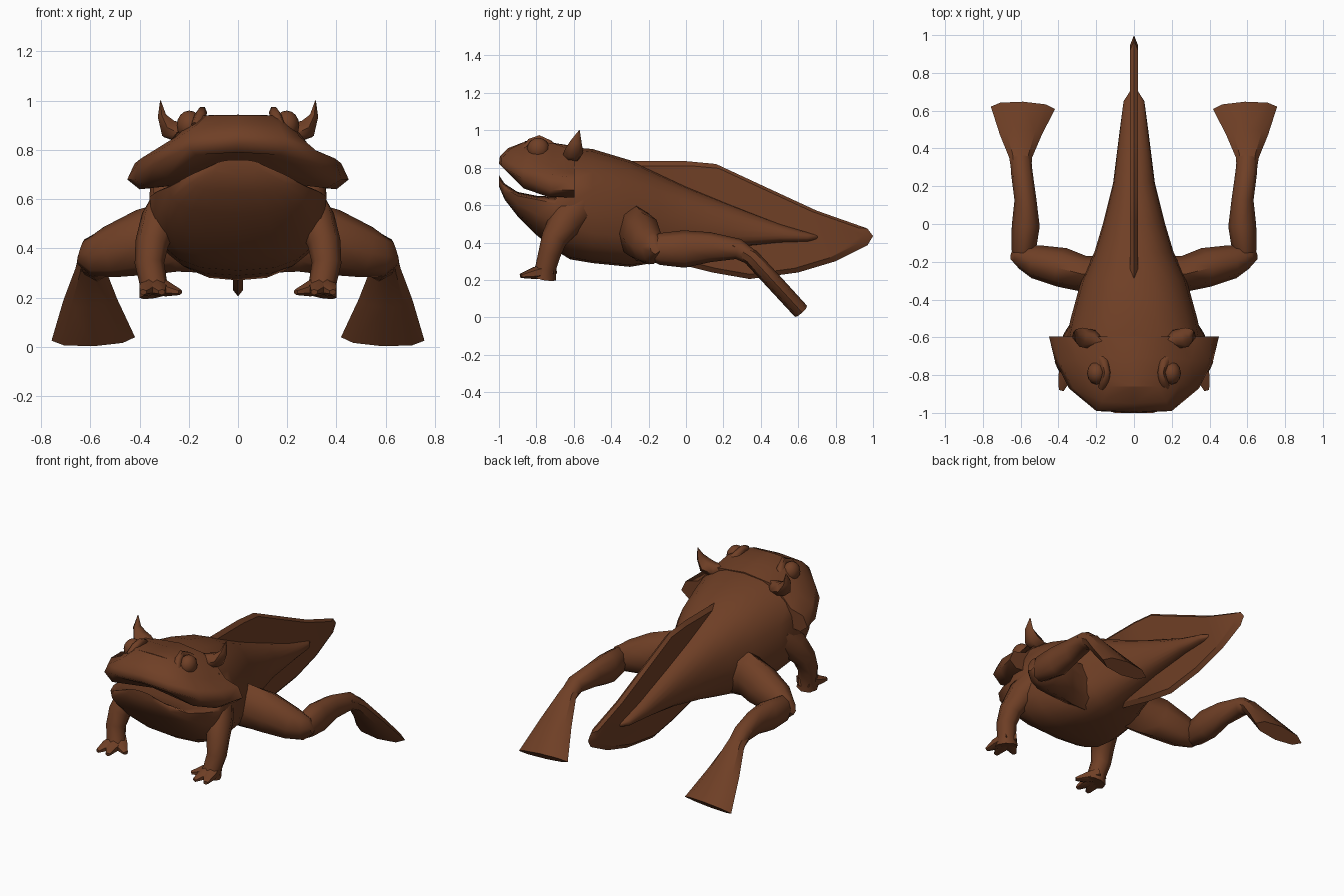
import bpy, bmesh
from math import sin, cos, pi, radians
from mathutils import Vector

default = bpy.data.objects.get("Cube")
if default:
    bpy.data.objects.remove(default, do_unlink=True)

brown = bpy.data.materials.new("brown skin")
brown.use_nodes = True
color = (0.16, 0.05, 0.019, 1)
brown.diffuse_color = color
brown.node_tree.nodes["Principled BSDF"].inputs["Base Color"].default_value = color


def finish(name, bm, paired=False, angle=60):
    """Turn a bmesh into a smooth shaded object, optionally mirrored to the right side."""
    bmesh.ops.remove_doubles(bm, verts=bm.verts, dist=0.0005)
    bmesh.ops.recalc_face_normals(bm, faces=bm.faces)
    mesh = bpy.data.meshes.new(name)
    bm.to_mesh(mesh)
    bm.free()
    mesh.materials.append(brown)
    obj = bpy.data.objects.new(name, mesh)
    bpy.context.collection.objects.link(obj)
    bpy.ops.object.select_all(action='DESELECT')
    obj.select_set(True)
    bpy.context.view_layer.objects.active = obj
    bpy.ops.object.shade_smooth_by_angle(angle=radians(angle))
    if paired:
        obj.modifiers.new("mirror", 'MIRROR').use_mirror_merge = False
    return obj


def loft(name, rings, closed=True, paired=False, angle=60):
    """Skin a list of equally long rings and cap both ends."""
    bm = bmesh.new()
    rows = [[bm.verts.new(p) for p in ring] for ring in rings]
    n = len(rows[0])
    for a, b in zip(rows, rows[1:]):
        for i in range(n if closed else n - 1):
            j = (i + 1) % n
            bm.faces.new((a[i], a[j], b[j], b[i]))
    bm.faces.new(rows[0])
    bm.faces.new(rows[-1])
    return finish(name, bm, paired, angle)


def limb(name, side, stations, sides=8, angle=60):
    """Tube through (centre, half width along side, half depth) stations."""
    centres = [Vector(s[0]) for s in stations]
    rings = []
    for i, (_, wide, deep) in enumerate(stations):
        along = centres[min(i + 1, len(centres) - 1)] - centres[max(i - 1, 0)]
        along.normalize()
        u = Vector(side)
        u = (u - along * u.dot(along)).normalized()
        v = along.cross(u)
        rings.append([centres[i] + u * wide * cos(2 * pi * k / sides)
                      + v * deep * sin(2 * pi * k / sides) for k in range(sides)])
    return loft(name, rings, paired=True, angle=angle)


# Lower jaw, belly and tail: y, half width, bottom, widest height, top
trunk = [
    (-1.0, .10, .70, .73, .76), (-.97, .20, .63, .69, .715),
    (-.9, .28, .54, .65, .67), (-.8, .33, .44, .63, .65),
    (-.7, .36, .36, .61, .645), (-.62, .36, .31, .62, .91),
    (-.5, .335, .29, .56, .90), (-.3, .28, .27, .54, .84),
    (-.15, .21, .295, .52, .77), (0, .165, .33, .50, .70),
    (.22, .11, .37, .47, .61), (.5, .075, .40, .44, .50),
    (.65, .055, .405, .43, .455), (.72, .01, .42, .43, .435),
]


def trunk_ring(y, w, low, mid, high, sides=20):
    ring = []
    for k in range(sides):
        c, s = cos(2 * pi * k / sides), sin(2 * pi * k / sides)
        power = .85 if s > 0 else .75
        x = w * abs(c) ** power * (1 if c > 0 else -1)
        height = (high - mid) if s > 0 else (low - mid)
        ring.append((x, y, mid + height * abs(s) ** power))
    return ring


loft("body_and_tail", [trunk_ring(*t) for t in trunk])

# Upper head: profiles from lip underside to crown, running from snout to cheek
profiles = [
    [(0, -.96, .79), (0, -1, .82), (0, -.995, .86), (0, -.95, .905), (0, -.86, .94)],
    [(.17, -.96, .78), (.2, -.99, .81), (.19, -.985, .85), (.17, -.94, .9), (.13, -.86, .94)],
    [(.29, -.87, .69), (.345, -.87, .74), (.32, -.87, .795), (.25, -.84, .855), (.17, -.81, .94)],
    [(.36, -.74, .645), (.42, -.72, .68), (.395, -.73, .765), (.3, -.72, .805), (.2, -.71, .93)],
    [(.4, -.595, .64), (.45, -.595, .68), (.42, -.595, .745), (.33, -.595, .77), (.22, -.595, .89)],
]
half = []
for p in profiles:
    roof = (0, p[0][1], p[0][2] + .04)
    crown = (0, p[-1][1], p[-1][2] + (.025 if p is profiles[-1] else .003))
    half.append([roof] + p + [crown])
flipped = [[(-x, y, z) for x, y, z in p] for p in reversed(half[1:])]
loft("upper_head", flipped + half, closed=False)

# Tail fin: thin blade that sharpens toward its outline
outline = [(-.3, .835), (0, .835), (.16, .82), (.44, .69), (.7, .57), (.97, .475),
           (1, .435), (.97, .385), (.8, .3), (.6, .24), (.34, .205), (.14, .24), (-.1, .3)]
bm = bmesh.new()
rim = [bm.verts.new((0, y, z)) for y, z in outline]
for x in (-.02, .02):
    inner = [bm.verts.new((x, .36 + (y - .36) * .92, .52 + (z - .52) * .92)) for y, z in outline]
    bm.faces.new(inner)
    for i in range(len(rim)):
        j = (i + 1) % len(rim)
        bm.faces.new((rim[i], rim[j], inner[j], inner[i]))
finish("tail_fin", bm, angle=30)

# Hind legs
limb("hind_thigh", (0, 1, 0), [
    ((.12, -.26, .45), .09, .15), ((.26, -.265, .45), .095, .145),
    ((.38, -.23, .425), .105, .135), ((.52, -.2, .385), .09, .105),
    ((.59, -.175, .37), .065, .085), ((.64, -.165, .385), .03, .05)])
limb("hind_shin", (1, 0, 0), [
    ((.59, -.21, .36), .03, .05), ((.585, -.14, .365), .065, .085),
    ((.573, -.01, .365), .074, .1), ((.575, .13, .375), .058, .08),
    ((.595, .28, .365), .057, .055), ((.6, .36, .315), .055, .04)])
limb("hind_foot", (1, 0, 0), [
    ((.595, .25, .385), .05, .035), ((.6, .35, .32), .06, .045),
    ((.6, .47, .19), .11, .045), ((.588, .615, .032), .17, .044)], angle=40)

# Front legs with broad feet and three toes each
limb("front_leg", (1, 0, 0), [
    ((.27, -.57, .6), .08, .1), ((.315, -.64, .52), .08, .095),
    ((.35, -.705, .42), .068, .07), ((.36, -.73, .34), .06, .06),
    ((.345, -.75, .265), .056, .056), ((.335, -.76, .21), .066, .066)])
for place, tip in (("inner", (.235, -.81, .222)), ("middle", (.31, -.885, .222)),
                   ("outer", (.385, -.88, .222))):
    limb(place + "_front_toe", (0, 0, 1), [
        ((.345, -.72, .255), .04, .045),
        (Vector((.345, -.74, .25)).lerp(Vector(tip), .5), .032, .042),
        (tip, .012, .015)], sides=6)

# Eyes and the ridges above them
bm = bmesh.new()
bmesh.ops.create_uvsphere(bm, u_segments=12, v_segments=8, radius=.06)
for v in bm.verts:
    v.co = Vector((v.co.x * .85, v.co.y, v.co.z)) + Vector((.198, -.79, .9))
finish("eye", bm, paired=True)
limb("brow_ridge", (1, 0, 0), [
    ((.17, -.87, .9), .02, .015), ((.155, -.83, .935), .025, .025),
    ((.145, -.785, .952), .02, .025), ((.16, -.73, .93), .025, .02),
    ((.19, -.69, .9), .015, .015)], sides=6)

# Horns sweeping out and up behind the eyes
limb("horn", (0, 1, 0), [
    ((.15, -.64, .88), .015, .02), ((.22, -.61, .865), .05, .045),
    ((.28, -.6, .885), .052, .045), ((.308, -.588, .935), .032, .02),
    ((.315, -.57, 1.0), .002, .002)], sides=6)
